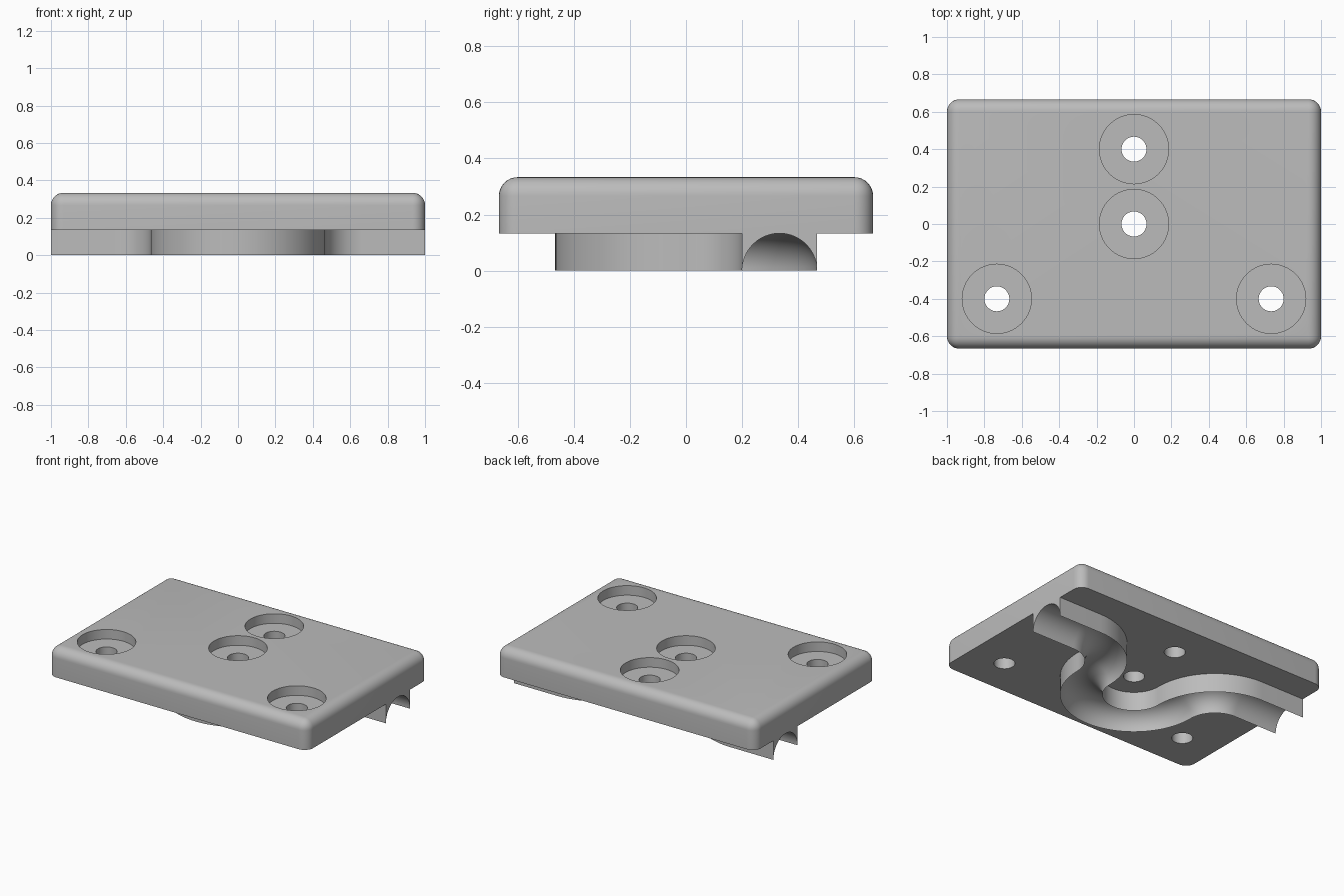
import bpy, bmesh
from math import pi, sin, cos
from mathutils import Vector

if "Cube" in bpy.data.objects:
    bpy.data.objects.remove(bpy.data.objects["Cube"])

BASE, TOP = 0.1333, 0.3333      # plate underside and top
R = 0.1333                      # groove radius and half width of the rail
BEND = 0.3333                   # centreline radius of every bend

grey = bpy.data.materials.new("plain_grey")
grey.use_nodes = True
grey.diffuse_color = (0.5, 0.5, 0.5, 1)
grey.node_tree.nodes["Principled BSDF"].inputs["Base Color"].default_value = (0.5, 0.5, 0.5, 1)


def make_object(name, bm):
    bmesh.ops.recalc_face_normals(bm, faces=bm.faces)
    mesh = bpy.data.meshes.new(name)
    bm.to_mesh(mesh)
    bm.free()
    mesh.materials.append(grey)
    obj = bpy.data.objects.new(name, mesh)
    bpy.context.collection.objects.link(obj)
    return obj


def activate(obj):
    bpy.ops.object.select_all(action='DESELECT')
    obj.select_set(True)
    bpy.context.view_layer.objects.active = obj


def smooth(obj):
    activate(obj)
    bpy.ops.object.shade_smooth_by_angle(angle=pi / 6)


# Plate with rounded corners and a rounded top rim
bm = bmesh.new()
bmesh.ops.create_cube(bm, size=1)
for v in bm.verts:
    v.co = (v.co.x * 2, v.co.y * 4 / 3, TOP if v.co.z > 0 else BASE)
rim = [e for e in bm.edges if max(v.co.z for v in e.verts) > BASE + 0.01]
bmesh.ops.bevel(bm, geom=rim, offset=0.0667, segments=8, profile=0.5, affect='EDGES')
plate = make_object("plate", bm)


def drill(x, y, radius, low, high):
    bm = bmesh.new()
    bmesh.ops.create_cone(bm, cap_ends=True, segments=64, radius1=radius,
                          radius2=radius, depth=high - low)
    bmesh.ops.translate(bm, verts=bm.verts, vec=(x, y, (low + high) / 2))
    cutter = make_object("hole_cutter", bm)
    cutter.hide_render = True
    activate(plate)
    mod = plate.modifiers.new("hole", 'BOOLEAN')
    mod.operation = 'DIFFERENCE'
    mod.solver = 'EXACT'
    mod.object = cutter
    bpy.ops.object.modifier_apply(modifier=mod.name)
    bpy.data.objects.remove(cutter)


# Counterbored screw holes
for x, y in ((0, 0.4), (0, 0), (-0.7333, -0.4), (0.7333, -0.4)):
    drill(x, y, 0.185, TOP - 0.0667, TOP + 0.1)
    drill(x, y, 0.0667, 0, TOP)
smooth(plate)


# Winding centreline: each entry is a point and its sideways direction
def arc(cx, start, end, side, steps):
    for i in range(steps + 1):
        a = start + (end - start) * i / steps
        d = Vector((cos(a), sin(a), 0))
        yield Vector((cx, 0, 0)) + d * BEND, d * side


path = [(Vector((-1, BEND, 0)), Vector((0, 1, 0)))]
path += arc(-2 * BEND, pi / 2, 0, 1, 24)
path += list(arc(0, pi, 2 * pi, -1, 48))[1:]
path += list(arc(2 * BEND, pi, pi / 2, 1, 24))[1:]
path.append((Vector((1, BEND, 0)), Vector((0, 1, 0))))

# Cross-section: two upright walls around a half-round groove
N = 32
groove = [(-R * cos(pi * i / N), R * sin(pi * i / N)) for i in range(N + 1)]
section = [(-R, BASE)] + groove + [(R, BASE)]

bm = bmesh.new()
rings = [[bm.verts.new(p + side * s + Vector((0, 0, z))) for s, z in section]
         for p, side in path]
for a, b in zip(rings, rings[1:]):
    for i in range(len(section) - 1):
        bm.faces.new((a[i], a[i + 1], b[i + 1], b[i]))
# Pointed end faces on both sides of the groove
mid = N // 2 + 2
for ring in (rings[0], rings[-1]):
    bm.faces.new(ring[:mid])
    bm.faces.new(ring[mid - 1:])
smooth(make_object("winding_groove_rail", bm))
